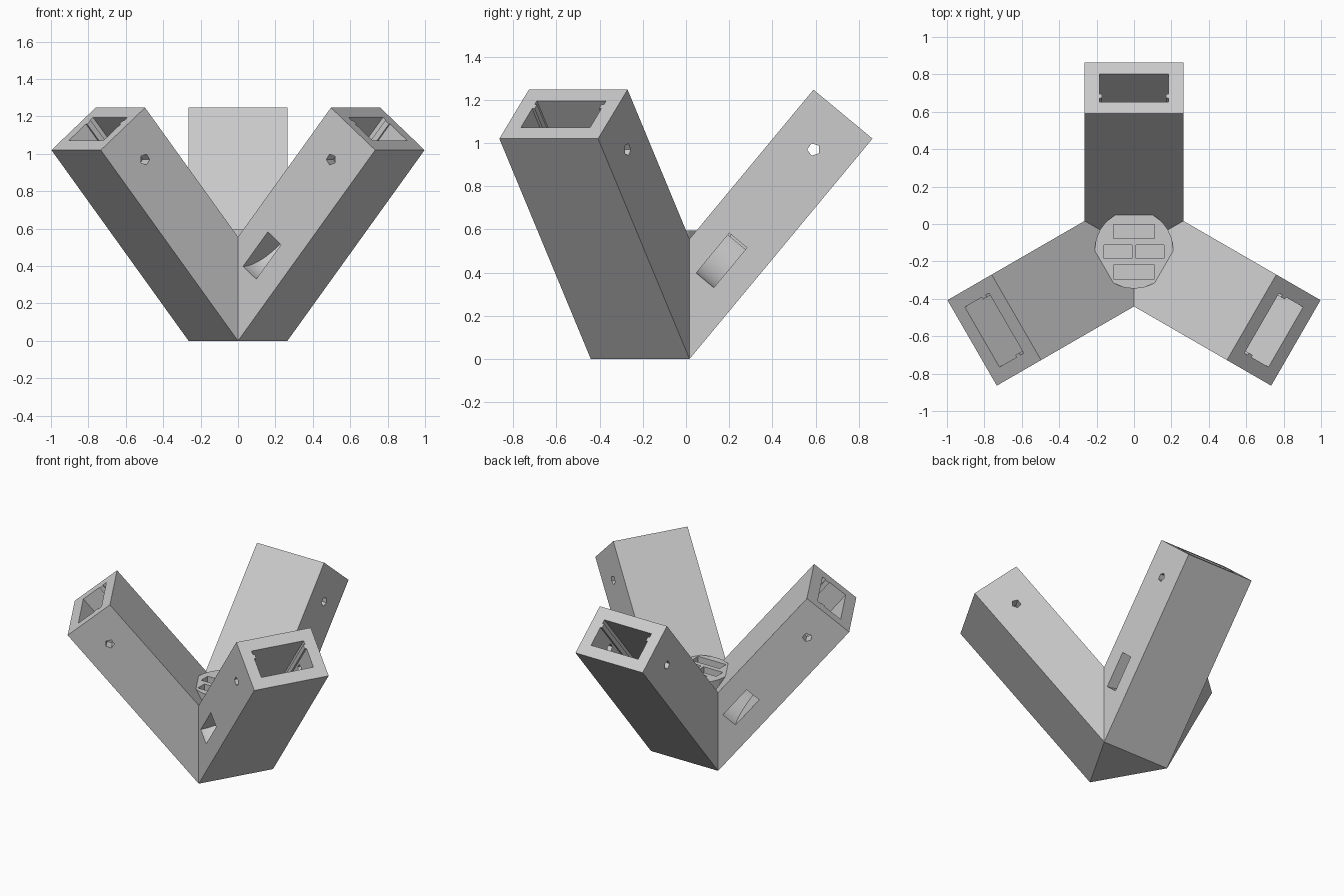
import bpy, bmesh
from math import radians, sin, cos, tan, pi, sqrt
from mathutils import Matrix, Vector

if "Cube" in bpy.data.objects:
    bpy.data.objects.remove(bpy.data.objects["Cube"])

HALF = 0.264                    # half width of an arm
BASE = HALF / sqrt(3)           # hub centre to the foot of an arm
TILT = radians(50.3)
LENGTH, THICK = 1.326, 0.355
CENTRE = Matrix.Translation((0, -0.136, 0))

# Arm section in radius and height
outer = Vector((BASE + LENGTH * cos(TILT), 0, LENGTH * sin(TILT)))
inner = outer + THICK * Vector((-sin(TILT), 0, cos(TILT)))
valley = inner.z - inner.x * tan(TILT)
notch = valley + BASE * tan(TILT)

# Arm frame: depth from the open end, width, thickness
depth = Vector((-cos(TILT), 0, -sin(TILT)))
wide = Vector((0, 1, 0))
FRAME = Matrix.Translation((outer + inner) / 2) @ Matrix(
    (depth, wide, depth.cross(wide))).transposed().to_4x4()
TURNS = [CENTRE @ Matrix.Rotation(radians(a), 4, 'Z') for a in (90, 210, 330)]

grey = bpy.data.materials.new("light_grey")
grey.use_nodes = True
grey.diffuse_color = (0.6, 0.6, 0.6, 1)
grey.node_tree.nodes["Principled BSDF"].inputs["Base Color"].default_value = (0.6, 0.6, 0.6, 1)


def finish(name, bm):
    bmesh.ops.remove_doubles(bm, verts=bm.verts, dist=0.0005)
    bmesh.ops.recalc_face_normals(bm, faces=bm.faces)
    mesh = bpy.data.meshes.new(name)
    bm.to_mesh(mesh)
    bm.free()
    mesh.materials.append(grey)
    obj = bpy.data.objects.new(name, mesh)
    bpy.context.collection.objects.link(obj)
    return obj


def prism(name, points, shift, matrix):
    """Extrude a closed outline by shift and place it with matrix."""
    bm = bmesh.new()
    face = bm.faces.new([bm.verts.new(p) for p in points])
    new = bmesh.ops.extrude_face_region(bm, geom=[face])["geom"]
    bmesh.ops.translate(bm, vec=shift, verts=[v for v in new if isinstance(v, bmesh.types.BMVert)])
    bm.transform(matrix)
    return finish(name, bm)


def combine(target, tool, operation):
    mod = target.modifiers.new(operation, 'BOOLEAN')
    mod.operation, mod.solver, mod.object = operation, 'EXACT', tool
    bpy.context.view_layer.objects.active = target
    bpy.ops.object.modifier_apply(modifier=mod.name)
    bpy.data.objects.remove(tool)


# Three leaning arms sharing one hub
bm = bmesh.new()
for turn in TURNS:
    def pair(r, z):
        return [bm.verts.new(turn @ Vector((r, s * HALF, z))) for s in (-1, 1)]
    foot, low = pair(BASE, 0), pair(outer.x, outer.z)
    high, root = pair(inner.x, inner.z), pair(BASE, notch)
    floor_mid = bm.verts.new(turn @ Vector((0, 0, 0)))
    top_mid = bm.verts.new(turn @ Vector((0, 0, valley)))
    bm.faces.new((floor_mid, foot[0], foot[1]))
    bm.faces.new((foot[0], low[0], low[1], foot[1]))
    bm.faces.new((low[0], high[0], high[1], low[1]))
    bm.faces.new((high[0], root[0], top_mid, root[1], high[1]))
    for i in (0, 1):
        bm.faces.new((foot[i], low[i], high[i], root[i]))
body = finish("three_arm_connector", bm)

# Round hub cap
ring = [(0.21 * cos(i * pi / 12), 0.21 * sin(i * pi / 12), 0.3) for i in range(24)]
combine(body, prism("hub_cap", ring, (0, 0, 0.295), CENTRE), 'UNION')

# Shallow slots in the cap
for x, y, w in ((0, -0.04, 0.22), (-0.085, -0.148, 0.15), (0.085, -0.148, 0.15), (0, -0.257, 0.22)):
    outline = [(x + i * w / 2, y + j * 0.037, 0.51) for i, j in ((-1, -1), (1, -1), (1, 1), (-1, 1))]
    combine(body, prism("slot_cutter", outline, (0, 0, 0.2), Matrix()), 'DIFFERENCE')

# Socket with guide ribs, cable duct and pin hole in every arm
half_socket = [(0.185, 0.097), (0.185, -0.04), (0.172, -0.04),
               (0.172, -0.07), (0.185, -0.07), (0.185, -0.097)]
socket = [(-0.05, w, t) for w, t in half_socket]
socket += [(-0.05, -w, t) for w, t in reversed(half_socket)]
duct = [(0.76, -0.3, -0.053), (1.0, -0.3, -0.053)]
duct += [(0.76 + 0.24 * cos(a * pi / 24), -HALF + 0.24 * sin(a * pi / 24), -0.053) for a in range(13)]
pin = []
for i in range(5):
    a = pi + i * 2 * pi / 5 + TILT
    pin.append((0.213 - 0.03 * cos(a), -0.4, 0.03 * sin(a)))
for turn in TURNS:
    place = turn @ FRAME
    combine(body, prism("socket_cutter", socket, (0.82, 0, 0), place), 'DIFFERENCE')
    combine(body, prism("duct_cutter", duct, (0, 0, 0.106), place), 'DIFFERENCE')
    combine(body, prism("pin_cutter", pin, (0, 0.8, 0), place), 'DIFFERENCE')

bpy.ops.object.select_all(action='DESELECT')
body.select_set(True)
bpy.context.view_layer.objects.active = body
bpy.ops.object.shade_smooth_by_angle(angle=radians(14))
